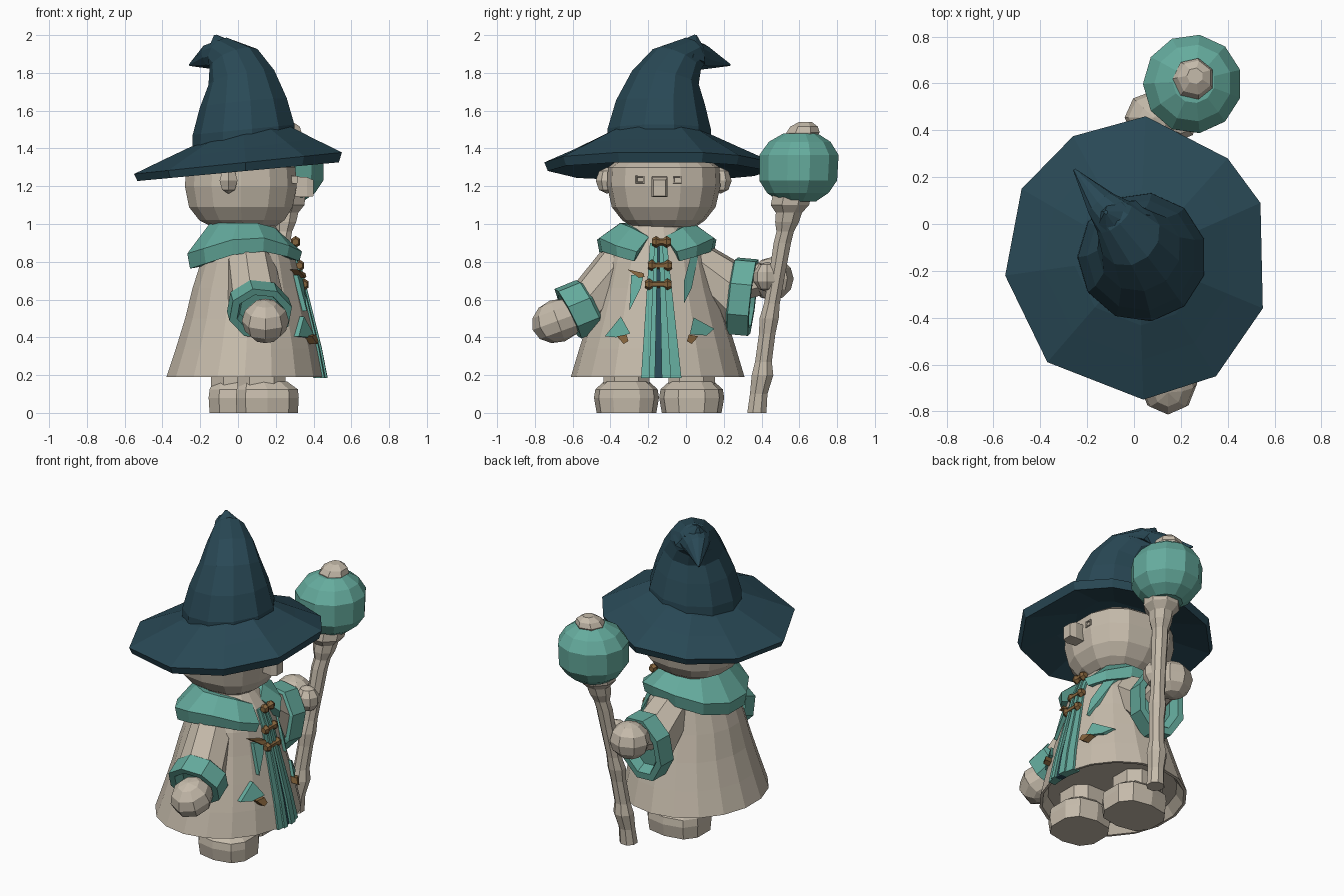
import bpy, bmesh, math
from mathutils import Vector

def material(name, rgb):
    m = bpy.data.materials.new(name)
    m.diffuse_color = (*rgb, 1)
    return m

CLOTH = material("warm grey", (0.56, 0.495, 0.405))
TEAL = material("teal", (0.13, 0.41, 0.34))
NAVY = material("dark blue", (0.022, 0.066, 0.092))
BROWN = material("brown", (0.23, 0.125, 0.045))
CY = -0.15  # side to side centre of the figure

def finish(name, bm, mat):
    bmesh.ops.recalc_face_normals(bm, faces=bm.faces)
    me = bpy.data.meshes.new(name)
    bm.to_mesh(me)
    bm.free()
    me.materials.append(mat)
    ob = bpy.data.objects.new(name, me)
    bpy.context.collection.objects.link(ob)
    return ob

def skin(name, rings, mat):
    """Join matching rings of points and cap both ends."""
    bm = bmesh.new()
    vs = [[bm.verts.new(p) for p in r] for r in rings]
    n = len(vs[0])
    for a, b in zip(vs, vs[1:]):
        for i in range(n):
            j = (i + 1) % n
            bm.faces.new((a[i], a[j], b[j], b[i]))
    bm.faces.new(vs[0])
    bm.faces.new(vs[-1])
    return finish(name, bm, mat)

def ring(c, normal, ra, rb, n, power=1.0):
    q = Vector((0, 0, 1)).rotation_difference(Vector(normal).normalized())
    pts = []
    for i in range(n):
        t = 2 * math.pi * (i + 0.5) / n
        x, y = math.cos(t), math.sin(t)
        x = math.copysign(abs(x) ** power, x)
        y = math.copysign(abs(y) ** power, y)
        pts.append(Vector(c) + q @ Vector((ra * x, rb * y, 0)))
    return pts

def stack(name, rows, mat, n=12, power=1.0):
    """Level rings: x, y, z, x radius, y radius."""
    return skin(name, [ring(r[:3], (0, 0, 1), r[3], r[4], n, power) for r in rows], mat)

def tube(name, rows, normal, mat, n=8):
    return skin(name, [ring(r[:3], normal, r[3], r[4], n) for r in rows], mat)

def ball(name, c, s, mat, seg=8, rows=5, turn=0):
    bm = bmesh.new()
    bmesh.ops.create_uvsphere(bm, u_segments=seg, v_segments=rows, radius=1)
    ob = finish(name, bm, mat)
    ob.location, ob.scale, ob.rotation_euler[0] = c, s, turn
    return ob

# Robe, recessed underneath
ROBE = [(0.035, 0.19, 0.42, 0.46), (0.045, 0.34, 0.38, 0.415), (0.05, 0.5, 0.335, 0.365),
        (0.05, 0.66, 0.295, 0.315), (0.055, 0.8, 0.255, 0.28), (0.06, 0.9, 0.21, 0.235),
        (0.05, 1.0, 0.14, 0.15)]
robe_rows = [(0.04, CY, 0.25, 0.37, 0.40), (0.035, CY, 0.19, 0.405, 0.44)]
robe_rows += [(c, CY, z, a, b) for c, z, a, b in ROBE]
stack("robe", robe_rows, CLOTH, 18)

def robe_x(y, z):
    """Front surface of the robe."""
    z = min(max(z, 0.19), 0.99)
    for p, q in zip(ROBE, ROBE[1:]):
        if z <= q[1]:
            t = (z - p[1]) / (q[1] - p[1])
            c, _, a, b = [u + (v - u) * t for u, v in zip(p, q)]
            return c + a * math.sqrt(max(0, 1 - ((y - CY) / b) ** 2))

def patch(name, pts, mat, lift=0.02):
    """Flat-edged piece lying on the robe, outline in y and z."""
    rings = [[(robe_x(y, z) + d, y, z) for y, z in pts] for d in (-0.03, lift)]
    return skin(name, rings, mat)

# Front opening and its trim
def band(name, inner, outer, mat, side, lift):
    rings = []
    for z in (0.185, 0.34, 0.5, 0.66, 0.8, 0.9):
        t = (z - 0.185) / 0.715
        a, b = [-0.146 + side * (p + (q - p) * t) for p, q in (inner, outer)]
        rings.append([(robe_x(y, z) + d, y, z) for y, d in ((a, -0.04), (a, lift), (b, lift), (b, -0.04))])
    skin(name, rings, mat)

band("front_gap", (-0.025, -0.008), (0.025, 0.008), NAVY, 1, 0.004)
for s, w in ((-1, 0.092), (1, 0.122)):
    band("trim_inner", (0.018, 0.004), (w * 0.55, 0.022), TEAL, s, 0.02)
    band("trim_outer", (w * 0.55, 0.022), (w, 0.045), TEAL, s, 0.01)

# Pocket flaps with wooden pegs, and the scarf ends
patch("left_pocket_flap", [(0.04, 0.505), (0.15, 0.445), (0.11, 0.41), (0.02, 0.415)], TEAL)
patch("right_pocket_flap", [(-0.345, 0.51), (-0.43, 0.405), (-0.37, 0.4), (-0.295, 0.42)], TEAL)
for s in (-1, 1):
    patch("pocket_peg", [(CY + s * y, z) for y, z in
                         ((0.165, 0.415), (0.215, 0.405), (0.18, 0.365), (0.155, 0.38))], BROWN, 0.04)
patch("left_scarf", [(0.03, 0.85), (0.07, 0.86), (0.03, 0.66), (-0.01, 0.58), (-0.01, 0.7)], TEAL)
patch("right_scarf", [(-0.29, 0.73), (-0.225, 0.73), (-0.24, 0.66), (-0.30, 0.54)], TEAL)
patch("right_peg", [(-0.31, 0.76), (-0.225, 0.74), (-0.22, 0.72), (-0.25, 0.715)], BROWN, 0.04)

# Toggles: a bar with two knobs
for x, y, z, w in ((0.305, -0.13, 0.905, 0.028), (0.325, -0.138, 0.78, 0.042), (0.35, -0.147, 0.68, 0.048)):
    tube("toggle", [(x, y - w - 0.022, z, 0.018, 0.018), (x, y - w, z, 0.028, 0.032),
                    (x, y - w + 0.02, z, 0.018, 0.018), (x, y + w - 0.02, z, 0.018, 0.018),
                    (x, y + w, z, 0.028, 0.032), (x, y + w + 0.022, z, 0.018, 0.018)],
         (0, 1, 0), BROWN, 6)

# Draped collar, open at the front
sections = []
for k in range(12):
    t = math.radians(12 + 336 * k / 11)
    c, s = math.cos(t), math.sin(t)
    back, front = max(0, -c), max(0, c)
    hem = 0.86 - 0.10 * back - 0.06 * front ** 2
    top = 1.0 - 0.08 * front ** 4
    ro = 0.325 - 0.025 * front
    part = 0.07 * front ** 6 * (1 if s > 0 else -1)  # lower corners spread apart
    sections.append([(0.045 + r * c, CY - 0.005 + r * s + part * f, z) for r, z, f in
                     ((0.16, top, 0), (0.2, top + 0.005, 0), (ro, hem + 0.08 - 0.03 * front, 0.7),
                      (ro - 0.015, hem, 1), (0.2, hem + 0.02, 1))])
skin("collar", sections, TEAL)

# Feet in a walking stance, right one ahead
for side, x, y, r in (("right", 0.155, -0.315, 0.168), ("left", 0.025, 0.03, 0.182)):
    stack(side + "_leg", [(x - 0.03, y, 0.08, r * 0.8, 0.13), (x - 0.03, y, 0.3, r * 0.8, 0.13)], CLOTH, 8, 0.75)
    stack(side + "_shoe", [(x, y, 0, r, 0.158), (x, y, 0.08, r * 1.03, 0.172), (x, y, 0.125, r, 0.165),
                           (x - 0.02, y, 0.165, r * 0.78, 0.12)], CLOTH, 10, 0.75)

# Right arm hanging out to the side
D = (0.1, -0.88, -0.45)
tube("right_sleeve", [(0.06, -0.22, 0.86, 0.11, 0.09), (0.065, -0.36, 0.755, 0.135, 0.15),
                      (0.1, -0.52, 0.575, 0.15, 0.135)], D, CLOTH)
tube("right_cuff", [(0.105, -0.495, 0.58, 0.14, 0.13), (0.105, -0.51, 0.572, 0.17, 0.152),
                    (0.12, -0.625, 0.525, 0.172, 0.152), (0.12, -0.625, 0.525, 0.13, 0.115),
                    (0.115, -0.57, 0.55, 0.11, 0.1)], D, TEAL)
ball("right_hand", (0.145, -0.68, 0.487), (0.125, 0.14, 0.115), CLOTH, 8, 6, turn=0.35)

# Left arm with a wide drooping sleeve
L = (0.1, 1, -0.12)
tube("left_sleeve", [(0.06, -0.08, 0.86, 0.11, 0.09), (0.06, 0.06, 0.78, 0.135, 0.14),
                     (0.07, 0.25, 0.62, 0.145, 0.19)], L, CLOTH)
tube("left_cuff", [(0.07, 0.235, 0.62, 0.14, 0.19), (0.07, 0.245, 0.62, 0.165, 0.215),
                   (0.085, 0.355, 0.61, 0.165, 0.215), (0.085, 0.355, 0.61, 0.125, 0.17),
                   (0.08, 0.3, 0.62, 0.1, 0.14)], L, TEAL)
tube("left_wrist", [(0.08, 0.28, 0.68, 0.1, 0.1), (0.09, 0.42, 0.715, 0.1, 0.095)], L, CLOTH)
ball("left_hand", (0.085, 0.455, 0.71), (0.125, 0.115, 0.115), CLOTH, 8, 6)
ball("left_fingers", (0.2, 0.43, 0.72), (0.075, 0.075, 0.08), CLOTH)

# Head
HY = -0.118
stack("head", [(0.03, HY, 0.985, 0.17, 0.17), (0.02, HY, 1.02, 0.23, 0.22), (0.015, HY, 1.09, 0.28, 0.275),
               (0.015, HY, 1.2, 0.302, 0.3), (0.015, HY, 1.3, 0.295, 0.295), (0.015, HY, 1.355, 0.22, 0.22)],
      CLOTH, 14, 0.8)
tube("nose", [(0.27, -0.14, 1.2, 0.075, 0.05), (0.365, -0.14, 1.195, 0.075, 0.06),
              (0.4, -0.14, 1.19, 0.06, 0.045)], (1, 0, 0), CLOTH, 4)
for s in (-1, 1):
    ball("ear", (-0.05, HY + s * 0.3, 1.23), (0.055, 0.06, 0.07), CLOTH, 6, 4)
    tube("eye", [(0.27, -0.145 + s * 0.098, 1.235, 0.03, 0.035), (0.316, -0.145 + s * 0.098, 1.235, 0.027, 0.032),
                 (0.316, -0.145 + s * 0.098, 1.235, 0.018, 0.022), (0.308, -0.145 + s * 0.098, 1.235, 0.016, 0.02)],
         (1, 0, 0), CLOTH, 4)

# Hat brim, tilted down at the back
EDGE = [(0.05, 0.46), (-0.26, 0.375), (-0.48, 0.15), (-0.55, -0.22), (-0.37, -0.59),
        (0.04, -0.75), (0.35, -0.65), (0.55, -0.36), (0.54, 0.09), (0.40, 0.28)]
brim = []
for k, z, tilt in ((0.42, 1.36, 0.09), (0.6, 1.335, 0.09), (0.97, 1.277, 0.09), (1, 1.322, 0.104),
                   (0.72, 1.397, 0.1), (0.48, 1.462, 0.1), (0.4, 1.478, 0.1)):
    brim.append([(0.02 + (x - 0.02) * k, -0.14 + (y + 0.14) * k, z + tilt * x) for x, y in EDGE])
skin("hat_brim", brim, NAVY)

# Hat crown, bent over to a drooping tip
crown = [((0.033, -0.14, 1.39), (-0.1, 0, 1), 0.278, 0.276), ((0.035, -0.142, 1.5), (-0.1, 0, 1), 0.276, 0.276),
         ((0.033, -0.135, 1.64), (-0.1, 0.05, 1), 0.236, 0.238), ((0.022, -0.11, 1.77), (-0.2, 0.2, 1), 0.182, 0.182),
         ((-0.02, -0.05, 1.865), (-0.4, 0.45, 1), 0.14, 0.14), ((-0.085, 0.03, 1.90), (-0.75, 0.85, 0.5), 0.095, 0.095),
         ((-0.14, 0.085, 1.885), (-0.75, 0.85, -0.3), 0.065, 0.075), ((-0.255, 0.232, 1.842), (-0.7, 0.9, -0.5), 0.006, 0.006)]
skin("hat_crown", [ring(c, nv, a, b, 11) for c, nv, a, b in crown], NAVY)
tube("hat_peak", [(-0.04, -0.01, 1.87, 0.12, 0.12), (-0.085, 0.025, 1.945, 0.075, 0.075),
                  (-0.12, 0.05, 2.0, 0.008, 0.008)], (-0.2, 0.2, 1), NAVY, 8)

# Staff with orb and knob
stack("staff", [(0.15, 0.375, 0, 0.055, 0.055), (0.155, 0.385, 0.1, 0.05, 0.05), (0.165, 0.405, 0.2, 0.062, 0.062),
                (0.17, 0.41, 0.27, 0.048, 0.048), (0.185, 0.43, 0.42, 0.047, 0.047), (0.19, 0.44, 0.5, 0.055, 0.055),
                (0.2, 0.455, 0.58, 0.045, 0.045), (0.22, 0.49, 0.78, 0.047, 0.047), (0.23, 0.51, 0.9, 0.05, 0.05),
                (0.24, 0.525, 0.96, 0.05, 0.05), (0.245, 0.535, 1.01, 0.068, 0.068), (0.25, 0.545, 1.06, 0.075, 0.075),
                (0.25, 0.55, 1.1, 0.11, 0.11), (0.255, 0.56, 1.15, 0.11, 0.11)], CLOTH, 8)
stack("orb", [(0.25, 0.59, 1.12, 0.1, 0.1), (0.25, 0.592, 1.165, 0.165, 0.165), (0.25, 0.594, 1.23, 0.21, 0.208),
              (0.25, 0.598, 1.365, 0.212, 0.212), (0.252, 0.602, 1.435, 0.165, 0.165),
              (0.255, 0.606, 1.48, 0.09, 0.09)], TEAL, 11)
stack("orb_knob", [(0.255, 0.61, 1.44, 0.075, 0.075), (0.255, 0.62, 1.485, 0.09, 0.09),
                   (0.26, 0.625, 1.515, 0.075, 0.075), (0.26, 0.632, 1.54, 0.035, 0.035)], CLOTH, 7)
